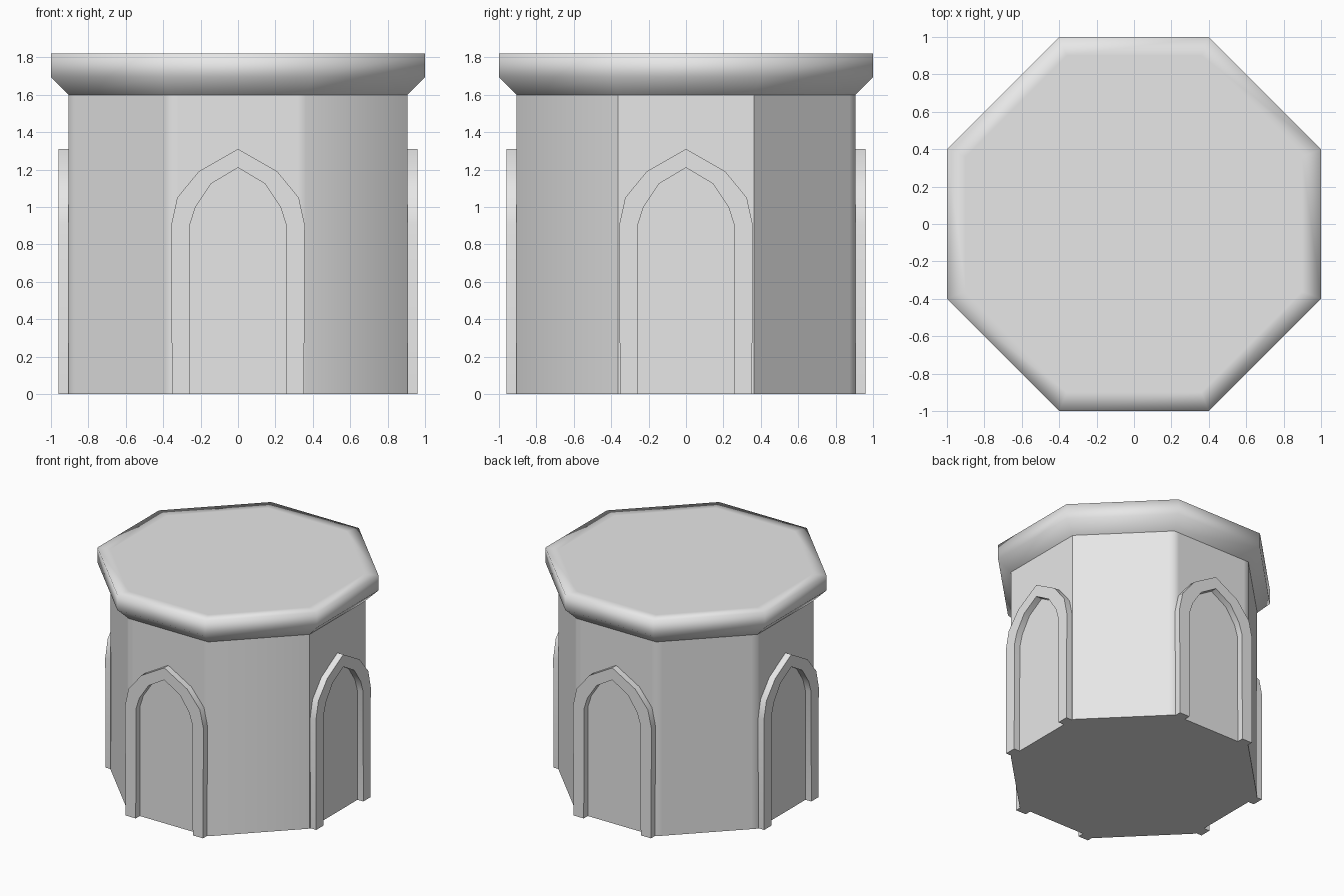
import bpy, bmesh, math
from mathutils import Matrix, Vector

cube = bpy.data.objects.get("Cube")
if cube:
    bpy.data.objects.remove(cube, do_unlink=True)

STONE = (0.8, 0.8, 0.8, 1.0)
stone = bpy.data.materials.new("pale grey stone")
stone.use_nodes = True
stone.diffuse_color = STONE
stone.node_tree.nodes["Principled BSDF"].inputs["Base Color"].default_value = STONE

BODY_R = 0.907    # centre to flat side of the tower
CAP_R = 1.0       # centre to flat side of the cap
CORNER = 0.4      # half width of a cardinal side, relative to the radius
ARCH_R = 0.96     # front plane of the arch frames


def octagon(r):
    c = r * CORNER
    return [Vector(p) for p in ((-c, -r), (c, -r), (r, -c), (r, c),
                                (c, r), (-c, r), (-r, c), (-r, -c))]


def finish(name, bm):
    bmesh.ops.recalc_face_normals(bm, faces=bm.faces)
    for f in bm.faces:
        f.smooth = True
    mesh = bpy.data.meshes.new(name)
    bm.to_mesh(mesh)
    bm.free()
    obj = bpy.data.objects.new(name, mesh)
    bpy.context.collection.objects.link(obj)
    mesh.materials.append(stone)
    return obj


def loft(bm, rings):
    """Join closed rings of (points, height) with quads; return vertex rings."""
    loops = [[bm.verts.new((p.x, p.y, z)) for p in pts] for pts, z in rings]
    for low, high in zip(loops, loops[1:]):
        for i in range(len(low)):
            j = (i + 1) % len(low)
            bm.faces.new((low[i], low[j], high[j], high[i]))
    return loops


# Tower body: narrow strips beside the corners keep most walls flat
corners = octagon(BODY_R)
outline = []
for i, a in enumerate(corners):
    b = corners[(i + 1) % 8]
    outline.append(a)
    if i != 1:
        outline += [a.lerp(b, 0.06), a.lerp(b, 0.94)]
bm = bmesh.new()
base, top = loft(bm, [(outline, 0), (outline, 1.605)])
floor = bm.faces.new(base)
for e in floor.edges:
    e.smooth = False
sharp_corners = [corners[2], corners[3]]
for low, high in zip(base, top):
    if any((low.co.xy - c).length < 0.001 for c in sharp_corners):
        bm.edges.get((low, high)).smooth = False
finish("tower_body", bm)

# Overhanging cap with a soft-shaded rim
bm = bmesh.new()
rings = loft(bm, [(octagon(BODY_R), 1.6), (octagon(CAP_R), 1.695),
                  (octagon(CAP_R), 1.82), (octagon(0.9), 1.82)])
bm.faces.new(rings[-1])
finish("overhanging_cap", bm)

# Pointed arch frames on the four cardinal walls
outer = [(0.353, 0), (0.357, 0.905), (0.325, 1.05), (0.21, 1.19), (0, 1.31)]
inner = [(0.26, 0), (0.257, 0.905), (0.227, 1.0), (0.143, 1.125), (0, 1.21)]


def mirrored(half):
    return half + [(-x, z) for x, z in reversed(half[:-1])]


for index, side in enumerate(("front", "left", "back", "right")):
    bm = bmesh.new()
    spin = Matrix.Rotation(index * math.pi / 2, 4, "Z")
    out_v, in_v = ([bm.verts.new((x, -BODY_R + 0.005, z)) for x, z in mirrored(h)]
                   for h in (outer, inner))
    strip = [bm.faces.new((out_v[i], out_v[i + 1], in_v[i + 1], in_v[i]))
             for i in range(len(out_v) - 1)]
    grown = bmesh.ops.extrude_face_region(bm, geom=strip, use_keep_orig=True)
    moved = [g for g in grown["geom"] if isinstance(g, bmesh.types.BMVert)]
    bmesh.ops.translate(bm, verts=moved, vec=(0, BODY_R - 0.005 - ARCH_R, 0))
    bmesh.ops.transform(bm, matrix=spin, verts=bm.verts)
    arch = finish(side + "_arch_frame", bm)
    bpy.ops.object.select_all(action="DESELECT")
    arch.select_set(True)
    bpy.context.view_layer.objects.active = arch
    bpy.ops.object.shade_smooth_by_angle(angle=math.radians(40))
